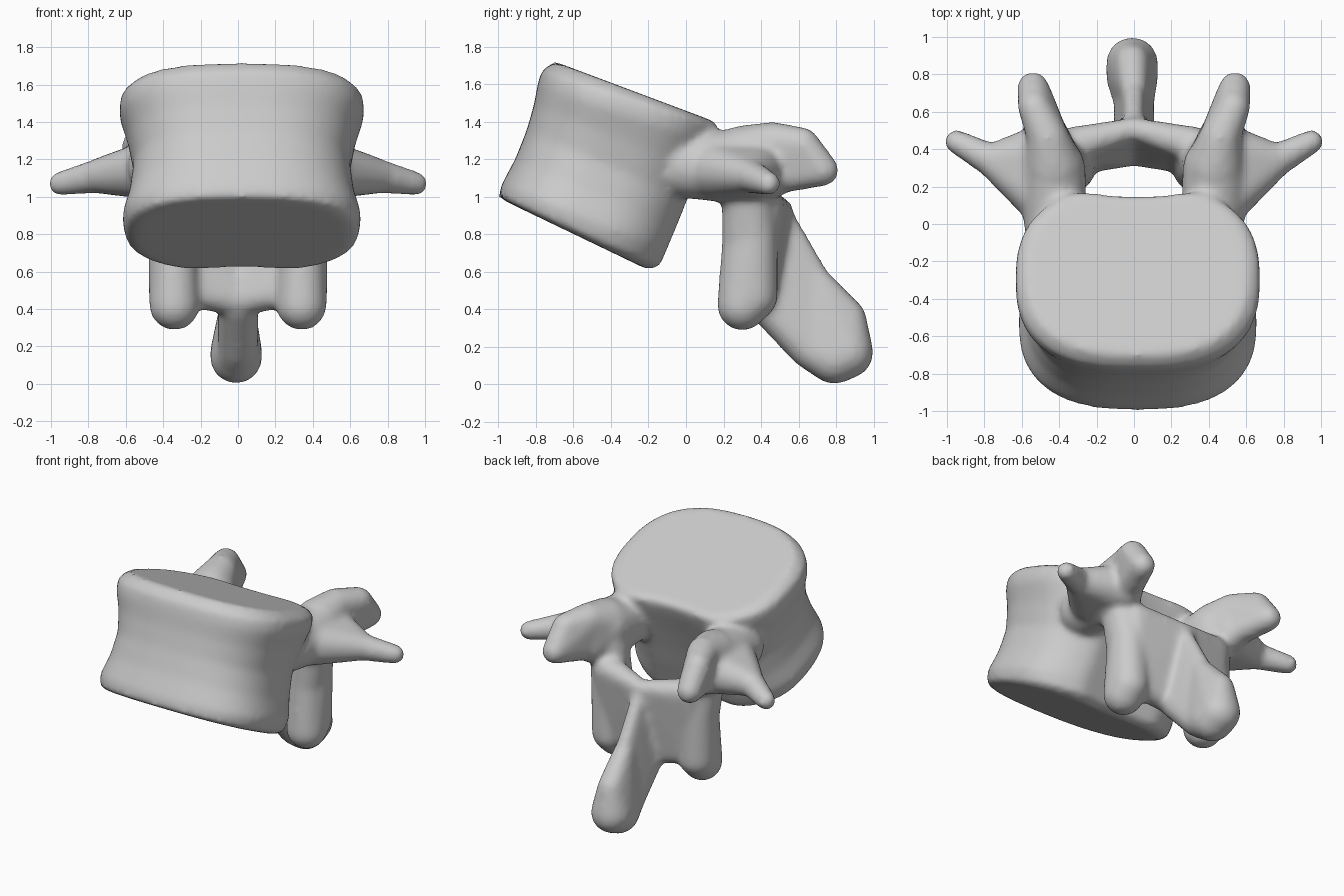
import bpy, bmesh
from math import sin, cos, pi, copysign
from mathutils import Vector

cube = bpy.data.objects.get("Cube")
if cube:
    bpy.data.objects.remove(cube, do_unlink=True)

bone = bpy.data.materials.new("bone_grey")
bone.use_nodes = True
colour = (0.6, 0.6, 0.6, 1)
bone.diffuse_color = colour
bone.node_tree.nodes["Principled BSDF"].inputs["Base Color"].default_value = colour

# Unit ball points, reused by every hull
ball = bmesh.new()
bmesh.ops.create_icosphere(ball, subdivisions=3, radius=1)
ball_points = [v.co.copy() for v in ball.verts]
ball.free()

bm = bmesh.new()


def hull(*balls):
    """Closed convex skin stretched over balls given as (x, y, z, radius)."""
    fresh = [bm.verts.new(Vector((x, y, z)) + p * r)
             for x, y, z, r in balls for p in ball_points]
    bmesh.ops.convex_hull(bm, input=fresh)
    loose = [v for v in bm.verts if not v.link_faces]
    bmesh.ops.delete(bm, geom=loose, context='VERTS')


def both(*balls):
    for s in (1, -1):
        hull(*[(s * x, y, z, r) for x, y, z, r in balls])


def spow(v, e):
    return copysign(abs(v) ** e, v)


def drum(sections, n=64):
    """Tilted waisted drum: each section is front y,z / back y,z / half width."""
    rings = []
    for fy, fz, by, bz, w in sections:
        ring = []
        for i in range(n):
            a = 2 * pi * i / n
            x = spow(sin(a), 0.78)
            s = 0.5 - 0.5 * spow(cos(a), 0.78)
            if s > 0.5:                       # hollow at the back
                s -= 0.06 * max(0, 1 - (x / 0.5) ** 2) * (s - 0.5) * 2
            p = Vector((0, fy, fz)).lerp(Vector((0, by, bz)), s)
            ring.append(bm.verts.new((0.02 + x * w, p.y, p.z)))
        rings.append(ring)
    for lo, hi in zip(rings, rings[1:]):
        for i in range(n):
            j = (i + 1) % n
            bm.faces.new((lo[i], lo[j], hi[j], hi[i]))
    bm.faces.new(rings[0][::-1])
    bm.faces.new(rings[-1])


# Vertebral body
drum([(-0.95, 0.97, -0.18, 0.60, 0.57),
      (-1.00, 1.00, -0.11, 0.61, 0.62),
      (-0.98, 1.07, -0.07, 0.70, 0.64),
      (-0.91, 1.20, -0.02, 0.82, 0.60),
      (-0.85, 1.35, 0.04, 0.97, 0.58),
      (-0.81, 1.49, 0.11, 1.13, 0.61),
      (-0.79, 1.60, 0.18, 1.28, 0.655),
      (-0.77, 1.67, 0.21, 1.36, 0.65),
      (-0.70, 1.72, 0.18, 1.39, 0.59)])

# Pedicles
both((0.42, 0.0, 1.16, 0.17), (0.43, 0.3, 1.2, 0.17), (0.43, 0.3, 1.12, 0.16))
# Superior articular processes
both((0.43, 0.3, 1.22, 0.16), (0.46, 0.46, 1.29, 0.11), (0.45, 0.46, 1.1, 0.11))
both((0.46, 0.46, 1.29, 0.11), (0.45, 0.46, 1.11, 0.1),
     (0.53, 0.62, 1.28, 0.09), (0.54, 0.73, 1.14, 0.085))
# Transverse processes
both((0.5, 0.16, 1.14, 0.15), (0.5, 0.38, 1.14, 0.15), (0.76, 0.34, 1.11, 0.09))
both((0.76, 0.34, 1.11, 0.09), (0.95, 0.44, 1.07, 0.065))
# Inferior articular processes
both((0.39, 0.32, 1.1, 0.13), (0.35, 0.36, 0.8, 0.13), (0.34, 0.31, 0.75, 0.12))
both((0.35, 0.36, 0.8, 0.13), (0.34, 0.31, 0.75, 0.12),
     (0.34, 0.30, 0.42, 0.135), (0.345, 0.36, 0.47, 0.13))
# Laminae
both((0.33, 0.42, 0.95, 0.1), (0.32, 0.36, 0.52, 0.1),
     (0, 0.51, 0.93, 0.06), (0, 0.4, 0.45, 0.09))
# Spinous process
hull((0, 0.52, 0.91, 0.05), (0, 0.44, 0.42, 0.11), (0, 0.71, 0.56, 0.06), (0, 0.66, 0.19, 0.11))
hull((0, 0.71, 0.55, 0.07), (0, 0.66, 0.19, 0.11), (-0.01, 0.87, 0.36, 0.09),
     (-0.01, 0.86, 0.17, 0.14), (-0.01, 0.79, 0.14, 0.14))

bmesh.ops.recalc_face_normals(bm, faces=bm.faces)
mesh = bpy.data.meshes.new("vertebra")
bm.to_mesh(mesh)
bm.free()
mesh.materials.append(bone)
obj = bpy.data.objects.new("vertebra", mesh)
bpy.context.collection.objects.link(obj)

# Fuse all parts into one skin and soften the joints
fuse = obj.modifiers.new("fuse", 'REMESH')
fuse.mode = 'VOXEL'
fuse.voxel_size = 0.02
fuse.use_smooth_shade = True
soften = obj.modifiers.new("soften", 'SMOOTH')
soften.factor = 0.5
soften.iterations = 12
